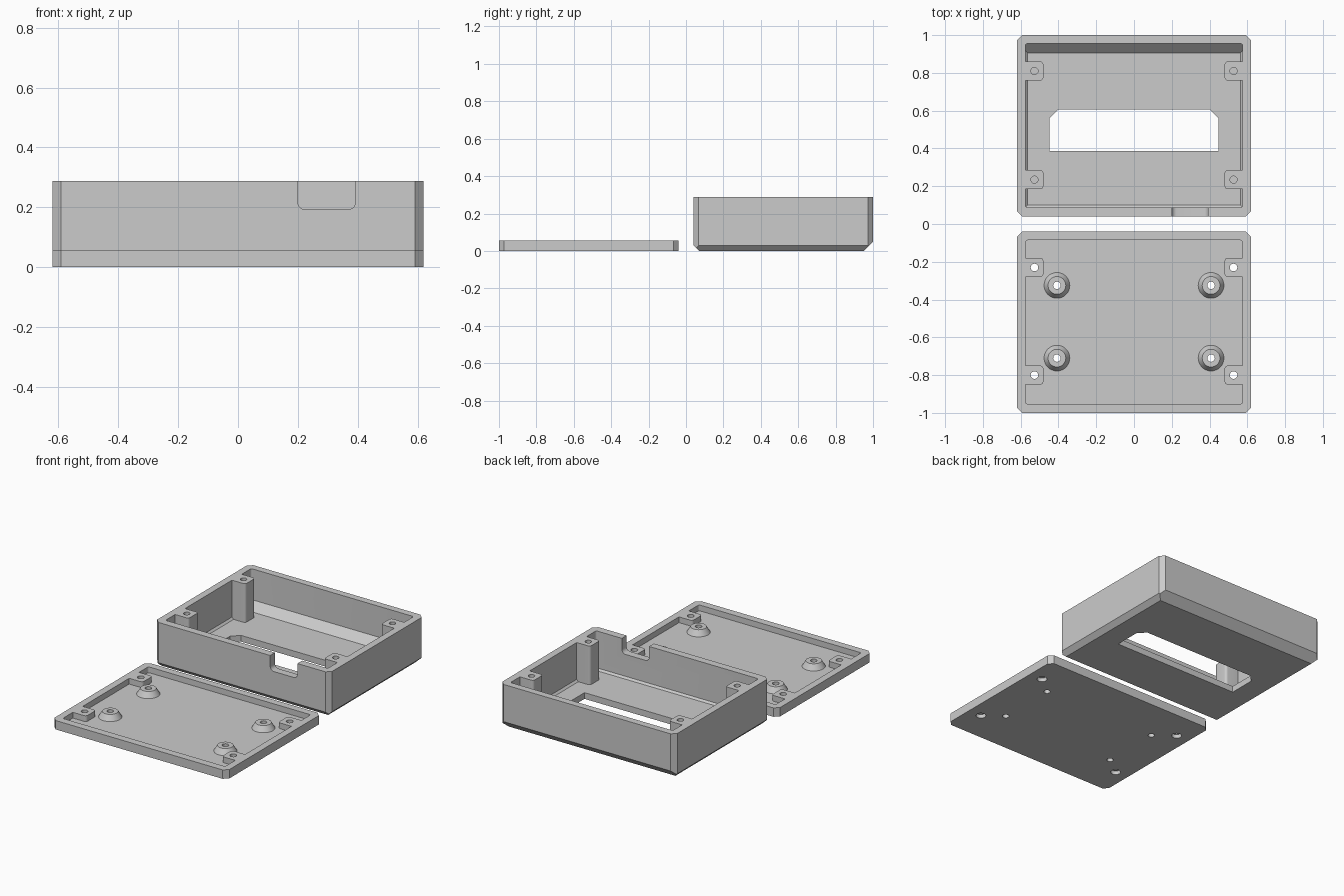
import bpy, bmesh, math
from mathutils import Vector, Matrix

cube = bpy.data.objects.get("Cube")
if cube:
    bpy.data.objects.remove(cube, do_unlink=True)

grey = bpy.data.materials.new("plain grey plastic")
grey.use_nodes = True
GREY = (0.6, 0.6, 0.6, 1)
grey.diffuse_color = GREY
grey.node_tree.nodes["Principled BSDF"].inputs["Base Color"].default_value = GREY


def finish(name, bm):
    bmesh.ops.recalc_face_normals(bm, faces=bm.faces)
    mesh = bpy.data.meshes.new(name)
    bm.to_mesh(mesh)
    bm.free()
    mesh.materials.append(grey)
    obj = bpy.data.objects.new(name, mesh)
    bpy.context.collection.objects.link(obj)
    return obj


def block(name, lo, hi, chamfers=(), rounded=0, round_axis=2):
    """Box from lo to hi; chamfers are (direction, size), rounded fillets edges along an axis."""
    lo, hi = Vector(lo), Vector(hi)
    bm = bmesh.new()
    bmesh.ops.create_cube(bm, size=1, matrix=Matrix.Translation((lo + hi) / 2)
                          @ Matrix.Diagonal((*(hi - lo), 1)))
    if rounded:
        along = [e for e in bm.edges
                 if abs((e.verts[0].co - e.verts[1].co).normalized()[round_axis]) > 0.9]
        bmesh.ops.bevel(bm, geom=along, offset=rounded, segments=5, profile=0.5, affect='EDGES')
    for direction, size in chamfers:
        n = Vector(direction)
        corner = Vector([hi[i] if n[i] > 0 else lo[i] for i in range(3)])
        point = corner - n * (size / 2)
        bmesh.ops.bisect_plane(bm, geom=bm.verts[:] + bm.edges[:] + bm.faces[:],
                               plane_co=point, plane_no=n.normalized(), clear_outer=True)
        bmesh.ops.holes_fill(bm, edges=[e for e in bm.edges if e.is_boundary], sides=0)
    return finish(name, bm)


def cone(name, x, y, z0, z1, r1, r2, sides=24):
    bm = bmesh.new()
    bmesh.ops.create_cone(bm, cap_ends=True, segments=sides, radius1=r1, radius2=r2,
                          depth=z1 - z0, matrix=Matrix.Translation((x, y, (z0 + z1) / 2)))
    return finish(name, bm)


def combine(target, tool, operation):
    """Apply a boolean and throw the tool away."""
    tool.hide_render = True
    mod = target.modifiers.new("cut", 'BOOLEAN')
    mod.operation, mod.solver, mod.object = operation, 'EXACT', tool
    graph = bpy.context.evaluated_depsgraph_get()
    mesh = bpy.data.meshes.new_from_object(target.evaluated_get(graph))
    target.modifiers.clear()
    target.data = mesh
    bpy.data.objects.remove(tool, do_unlink=True)


W, WI = 0.62, 0.575          # outer and inner half widths
CORNERS = [((sx, sy, 0), 0.028) for sx in (-1, 1) for sy in (-1, 1)]


def bottom_edges(side, back):
    return [((-1, 0, -1), side), ((1, 0, -1), side), ((0, -1, -1), side), ((0, 1, -1), back)]


def pocket(name, y0, y1, z0, z1, boss_ys, chamfers):
    """Cavity cutter with the four screw bosses left standing."""
    cavity = block(name, (-WI, y0, z0), (WI, y1, z1), chamfers, rounded=0.012)
    for sx in (-1, 1):
        for y in boss_ys:
            xs = sorted((sx * 0.48, sx * 0.7))
            boss = block("boss_cutter", (xs[0], y - 0.05, z0 - 0.1),
                         (xs[1], y + 0.05, z1 + 0.1), rounded=0.016)
            combine(cavity, boss, 'DIFFERENCE')
    return cavity


# Deep case, open at the top
H = 0.288
CASE_YS = (0.235, 0.81)
case = block("case_body", (-W, 0.04, 0), (W, 1, H), CORNERS + bottom_edges(0.03, 0.05))
combine(case, pocket("case_cavity", 0.088, 0.955, 0.04, H + 0.05, CASE_YS,
                     bottom_edges(0.012, 0.05)), 'DIFFERENCE')
# Display window with two clipped corners
window = block("window_cutter", (-0.448, 0.387, -0.1), (0.448, 0.605, 0.1),
               [((-1, 1, 0), 0.046), ((1, 1, 0), 0.046)])
combine(case, window, 'DIFFERENCE')
# Cable notch in the front wall
notch = block("notch_cutter", (0.2, 0, 0.192), (0.393, 0.1, H + 0.1), rounded=0.026, round_axis=1)
combine(case, notch, 'DIFFERENCE')

# Shallow lid
T, FLOOR = 0.057, 0.02
LID_YS = (-0.8, -0.23)
lid = block("lid", (-W, -1, 0), (W, -0.04, T), CORNERS)
combine(lid, pocket("lid_cavity", -0.952, -0.086, FLOOR, T + 0.05, LID_YS, ()), 'DIFFERENCE')

for sx in (-1, 1):
    # Screw holes: blind in the case, through and wider below in the lid
    for y in CASE_YS:
        combine(case, cone("hole_cutter", sx * 0.527, y, 0.12, H + 0.1, 0.019, 0.019), 'DIFFERENCE')
    for y in LID_YS:
        combine(lid, cone("hole_cutter", sx * 0.527, y, -0.1, 0.1, 0.02, 0.02), 'DIFFERENCE')
        combine(lid, cone("hole_cutter", sx * 0.527, y, -0.1, 0.025, 0.03, 0.03), 'DIFFERENCE')
    # Tapered board standoffs
    for y in (-0.71, -0.325):
        combine(lid, cone("standoff", sx * 0.408, y, FLOOR - 0.01, T - 0.001, 0.074, 0.047, 32), 'UNION')
        combine(lid, cone("hole_cutter", sx * 0.408, y, -0.1, 0.1, 0.02, 0.02, 12), 'DIFFERENCE')

# Smooth the round walls, keep the edges crisp
for obj in (case, lid):
    bpy.ops.object.select_all(action='DESELECT')
    obj.select_set(True)
    bpy.context.view_layer.objects.active = obj
    bpy.ops.object.shade_smooth_by_angle(angle=math.radians(35))
